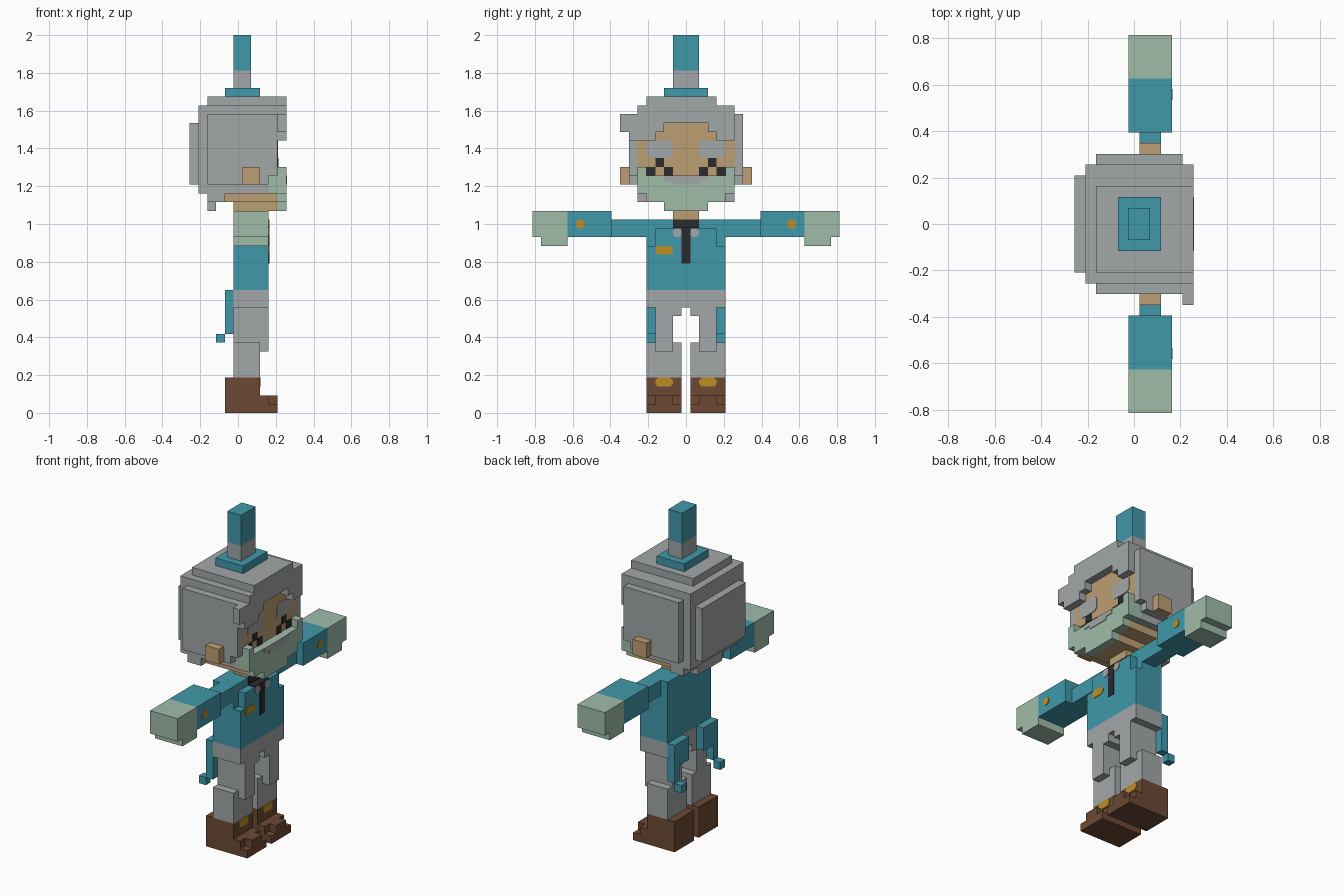
import bpy
import bmesh
from mathutils import Vector

UNIT = 2 / 43          # size of one block
PAINT = 0.08           # thickness of painted plates, in blocks

old = bpy.data.objects.get("Cube")
if old:
    bpy.data.objects.remove(old, do_unlink=True)


def material(name, hex_code):
    """Flat material from an sRGB hex colour."""
    rgb = [int(hex_code[i:i + 2], 16) / 255 for i in (0, 2, 4)]
    colour = [((c + 0.055) / 1.055) ** 2.4 for c in rgb] + [1]
    mat = bpy.data.materials.new(name)
    mat.use_nodes = True
    mat.diffuse_color = colour
    mat.node_tree.nodes["Principled BSDF"].inputs["Base Color"].default_value = colour
    return mat


grey = material("grey", "A3A7A8")
teal = material("teal", "4199AB")
mint = material("mint", "A0BCAA")
skin = material("tan_skin", "BE9F72")
gold = material("gold", "BC8F22")
brown = material("brown", "6C4933")
black = material("black", "2B2B2E")


def box(name, mat, x, y, z, rounded=False):
    """Block between grid limits; x counts from the back, y from the middle."""
    lo = Vector((x[0] - 5.5, y[0], z[0])) * UNIT
    hi = Vector((x[1] - 5.5, y[1], z[1])) * UNIT
    bm = bmesh.new()
    bmesh.ops.create_cube(bm, size=1)
    for v in bm.verts:
        v.co = Vector([(a + b) / 2 + c * (b - a) for a, b, c in zip(lo, hi, v.co)])
    if rounded:
        edges = [e for e in bm.edges
                 if abs(e.verts[0].co.x - e.verts[1].co.x) > (hi.x - lo.x) / 2]
        bmesh.ops.bevel(bm, geom=edges, offset=0.3 * UNIT, segments=1, affect='EDGES')
    mesh = bpy.data.meshes.new(name)
    bm.to_mesh(mesh)
    bm.free()
    mesh.materials.append(mat)
    obj = bpy.data.objects.new(name, mesh)
    bpy.context.collection.objects.link(obj)
    return obj


def middle(name, mat, x, width, z):
    """Block centred on the body."""
    return box(name, mat, x, (-width / 2, width / 2), z)


def pair(name, mat, x, y, z, rounded=False):
    """Mirrored blocks, y counted outward from the middle half block."""
    inner, outer = y[0] - 0.5, y[1] - 0.5
    box("left_" + name, mat, x, (inner, outer), z, rounded)
    box("right_" + name, mat, x, (-outer, -inner), z, rounded)


def paint(x):
    """Thin x range lying on a forward face."""
    return (x, x + PAINT)


# Shoes
pair("shoe", brown, x=(4, 8), y=(1, 5), z=(0, 4))
pair("shoe_front", brown, x=(8, 9), y=(1, 5), z=(0, 2))
pair("toe_sole", brown, x=(9, 10), y=(1, 5), z=(0, 1))
pair("toe_cap", brown, x=(9, 10), y=(2, 4), z=(1, 2))
pair("shoe_buckle", gold, x=paint(8), y=(2, 4), z=(3, 4), rounded=True)

# Trousers
pair("shin", grey, x=(5, 8), y=(1, 5), z=(4, 8))
pair("thigh", grey, x=(5, 9), y=(2, 4), z=(8, 12))
pair("knee", grey, x=(8, 9), y=(2, 4), z=(7, 8))
pair("inner_thigh", grey, x=(5, 9), y=(1, 2), z=(11, 12))
middle("trouser_waist", grey, x=(5, 9), width=9, z=(12, 14))

# Coat tails
pair("coat_tail", teal, x=(4, 5), y=(4, 5), z=(9, 14))
pair("coat_tail_inside", teal, x=(4, 5), y=(2, 4), z=(11, 14))
pair("coat_tail_tip", teal, x=(3, 4), y=(4, 5), z=(8, 9))

# Jacket, tie and badge
middle("jacket", teal, x=(5, 9), width=9, z=(14, 19))
middle("jacket_chest", teal, x=(5, 9), width=7, z=(19, 21))
middle("jacket_shoulders", teal, x=(5, 8), width=9, z=(19, 22))
middle("tie_knot", black, x=paint(8), width=3, z=(21, 22))
middle("tie_knot_top", black, x=(8, 9), width=3, z=(21, 21 + PAINT))
middle("tie", black, x=paint(9), width=1, z=(17, 21))
pair("collar", grey, x=paint(9), y=(1, 2), z=(20, 21), rounded=True)
box("chest_badge", gold, paint(9), (-3.5, -1.5), (18, 19), rounded=True)

# Arms and hands
pair("upper_arm", teal, x=(6, 8), y=(5, 9), z=(20, 22))
pair("sleeve", teal, x=(5, 9), y=(9, 14), z=(20, 23))
pair("sleeve_button", gold, x=paint(9), y=(12, 13), z=(21, 22), rounded=True)
pair("hand", mint, x=(5, 9), y=(14, 18), z=(20, 23))
pair("palm", mint, x=(5, 9), y=(14, 17), z=(19, 20))

# Neck, jaw, ears and face
middle("neck", skin, x=(6, 8), width=3, z=(22, 23))
middle("chin", skin, x=(5, 10), width=5, z=(23, 24))
middle("jaw", skin, x=(4, 10), width=9, z=(24, 25))
middle("face", skin, x=(9, 10), width=11, z=(27, 34))
pair("ear", skin, x=(6, 8), y=(7, 8), z=(26, 28))
pair("eyebrow", grey, x=paint(10), y=(2, 5), z=(29, 31), rounded=True)
pair("eye_top", black, x=paint(10.02), y=(3, 4), z=(28, 29))
pair("eye_inner", black, x=paint(10), y=(2, 3), z=(27, 28))
pair("eye_outer", black, x=paint(10), y=(4, 5), z=(27, 28))

# Beard
middle("beard", mint, x=(9, 11), width=11, z=(25, 27))
middle("beard_lower", mint, x=(10, 11), width=9, z=(24, 25))
middle("beard_tip", mint, x=(10, 11), width=5, z=(23, 24))
pair("beard_corner", mint, x=(10, 11), y=(5, 6), z=(27, 28))
middle("moustache", grey, x=paint(11), width=5, z=(26.4, 27))
middle("moustache_lower", grey, x=paint(11), width=3, z=(26, 26.4))

# Hair
middle("hair_core", grey, x=(1, 9), width=11, z=(25, 35))
middle("hair_back", grey, x=(0, 1), width=9, z=(26, 33))
middle("hair_brow", grey, x=(9, 10), width=11, z=(34, 35))
pair("hair_side", grey, x=(2, 9), y=(6, 7), z=(26, 34))
pair("hair_temple", grey, x=(9, 10), y=(6, 7), z=(27, 34))
box("hair_top", grey, (2, 11), (-4.5, 3.5), (35, 36))
middle("hair_nape", grey, x=(2, 4), width=11, z=(24, 25))
middle("hair_nape_tip", grey, x=(2, 3), width=5, z=(23, 24))

# Fringe
middle("fringe", grey, x=(10, 11), width=11, z=(33, 35))
pair("fringe_upper", grey, x=(10, 11), y=(3, 6), z=(32, 33))
pair("fringe_lower", grey, x=(10, 11), y=(4, 6), z=(31, 32))
box("fringe_side", grey, (10, 11), (-6.5, -5.5), (31, 34))
box("fringe_curl", grey, (10, 11), (-7.5, -6.5), (32, 34))

# Hat
middle("hat_brim", teal, x=(4, 8), width=5, z=(36, 37))
middle("hat_band", grey, x=(5, 7), width=3, z=(37, 39))
middle("hat_crown", teal, x=(5, 7), width=3, z=(39, 43))
